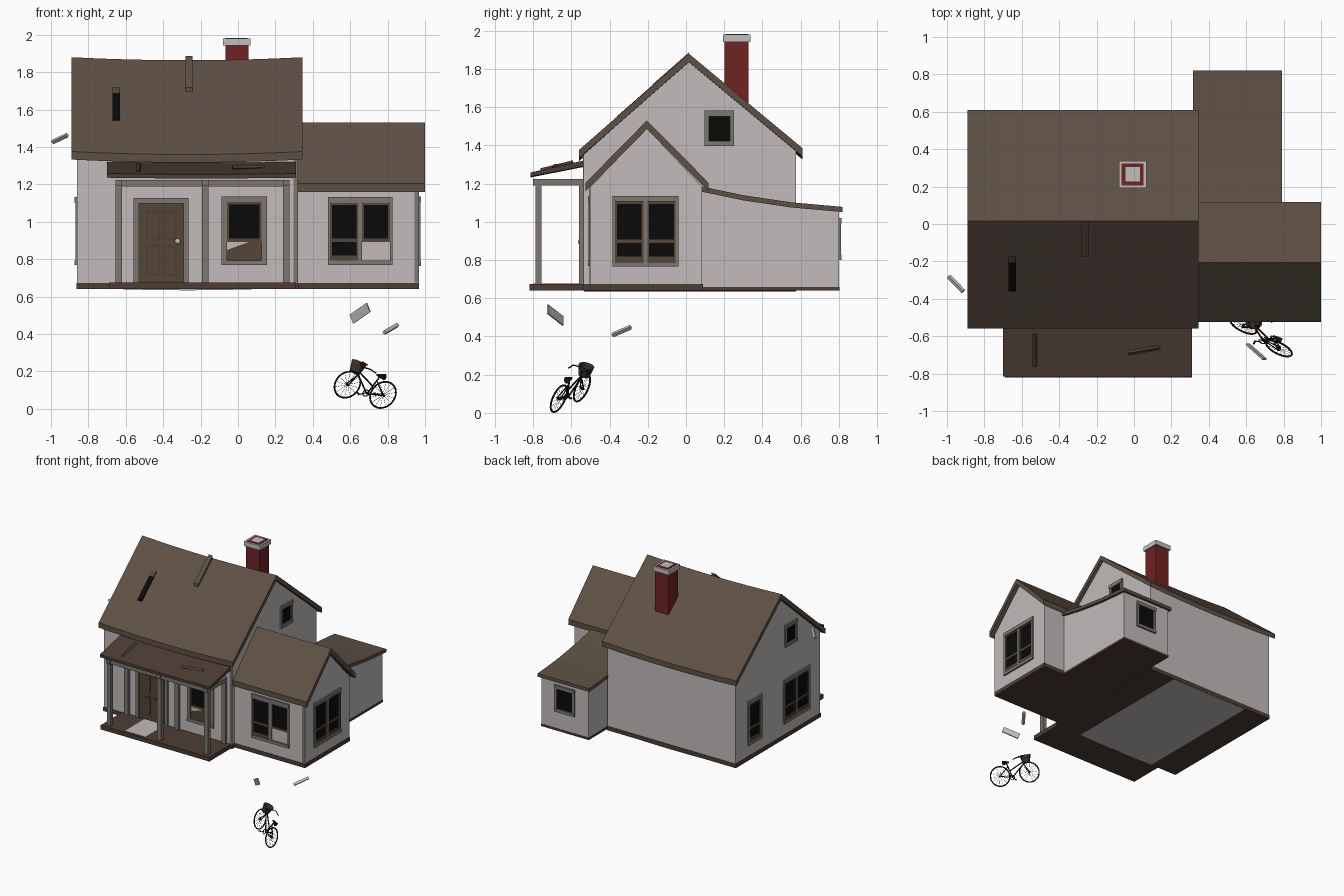
import bpy, bmesh, math
from mathutils import Vector, Matrix

if "Cube" in bpy.data.objects:
    bpy.data.objects.remove(bpy.data.objects["Cube"])

def material(name, r, g, b):
    m = bpy.data.materials.new(name)
    m.diffuse_color = (r, g, b, 1)
    m.use_nodes = True
    m.node_tree.nodes["Principled BSDF"].inputs["Base Color"].default_value = m.diffuse_color
    return m

WALL = material("wall_paint", .54, .50, .50)
TRIM = material("grey_trim", .205, .188, .163)
ROOF = material("roof_brown", .112, .08, .057)
WOOD = material("porch_wood", .073, .047, .035)
SASH = material("door_wood", .09, .06, .037)
DARK = material("dark_glass", .003, .003, .003)
BRICK = material("brick_red", .16, .016, .016)
STONE = material("pale_stone", .53, .53, .52)
METAL = material("bike_black", .012, .010, .008)
WICKER = material("wicker", .045, .03, .02)

def finish(name, bm, mats):
    bmesh.ops.recalc_face_normals(bm, faces=bm.faces)
    me = bpy.data.meshes.new(name)
    bm.to_mesh(me)
    bm.free()
    for m in mats:
        me.materials.append(m)
    ob = bpy.data.objects.new(name, me)
    bpy.context.collection.objects.link(ob)
    return ob

def boxes(name, items):
    """items: (x0, x1, y0, y1, z0, z1, material)"""
    bm, mats = bmesh.new(), []
    for x0, x1, y0, y1, z0, z1, m in items:
        if m not in mats:
            mats.append(m)
        mat = Matrix.Translation(((x0+x1)/2, (y0+y1)/2, (z0+z1)/2)) @ Matrix.Diagonal(
            (abs(x1-x0), abs(y1-y0), abs(z1-z0), 1))
        r = bmesh.ops.create_cube(bm, size=1, matrix=mat)
        for f in {f for v in r["verts"] for f in v.link_faces}:
            f.material_index = mats.index(m)
    return finish(name, bm, mats)

def prism(name, axis, pts, a, b, mat, n=1, sag=0):
    """Extrude a profile along x or y; sag lowers the middle."""
    bm, rings = bmesh.new(), []
    for i in range(n + 1):
        t = i / n
        c, dz = a + (b - a) * t, sag * 4 * t * (1 - t)
        rings.append([bm.verts.new((c, p, z - dz) if axis == "x" else (p, c, z - dz)) for p, z in pts])
    for r, s in zip(rings, rings[1:]):
        for j in range(len(pts)):
            k = (j + 1) % len(pts)
            bm.faces.new((r[j], r[k], s[k], s[j]))
    bm.faces.new(rings[0])
    bm.faces.new(rings[-1])
    return finish(name, bm, [mat])

def slab(top, thick):
    return top + [(y, z - thick) for y, z in reversed(top)]

def tube(bm, p, q, r, sides=6, r2=None, caps=True):
    p, q = Vector(p), Vector(q)
    d = q - p
    m = Matrix.Translation((p + q) / 2) @ d.to_track_quat("Z", "Y").to_matrix().to_4x4()
    bmesh.ops.create_cone(bm, cap_ends=caps, segments=sides, radius1=r, radius2=r2 or r,
                          depth=d.length, matrix=m)

# ---- main house
prism("main_walls", "x", [(-.535, .65), (-.535, 1.352), (.015, 1.84), (.575, 1.372), (.575, .65)],
      -.86, .32, WALL, 8, .016)
prism("main_roof", "x", slab([(-.56, 1.376), (.015, 1.88), (.61, 1.385)], .043), -.89, .345, ROOF, 8, .016)
# ---- right wing and rear lean-to
prism("wing_walls", "x", [(-.5, .65), (-.5, 1.182), (-.205, 1.488), (.085, 1.182), (.085, .65)], .3, .965, WALL)
prism("wing_roof", "x", slab([(-.525, 1.205), (-.205, 1.53), (.118, 1.205)], .045), .32, 1.0, ROOF)
prism("lean_to_walls", "x", [(.08, .65), (.08, 1.16), (.3, 1.115), (.55, 1.078), (.8, 1.055), (.8, .65)],
      .335, .77, WALL)
prism("lean_to_roof", "x", slab([(.08, 1.185), (.3, 1.139), (.55, 1.102), (.82, 1.078)], .027), .315, .79, ROOF)
# ---- foundation boards
boxes("foundation", [(-.863, .323, -.538, .578, .64, .674, WOOD), (.3, .968, -.503, .088, .64, .674, WOOD),
                     (.332, .773, .08, .803, .64, .658, WOOD)])
# ---- corner boards
boxes("corner_boards", [(x - .012, x + .012, y - .003, y + .003, .675, z, TRIM) for x, y, z in
                        [(.31, -.536, 1.35), (.955, -.501, 1.18)]])
# ---- chimney
boxes("chimney", [(-.068, .055, .202, .328, 1.45, 1.945, BRICK), (-.08, .066, .193, .338, 1.942, 1.98, STONE),
                  (-.066, .052, .207, .324, 1.97, 1.982, BRICK), (-.046, .032, .226, .305, 1.97, 1.984, STONE)])
# ---- roof damage: dark slot and loose shingle board
def on_roof(y):
    return 1.376 + (y + .56) * .8765
def roof_strip(name, x0, x1, y0, y1, h, mat):
    pts = [(y0, on_roof(y0) - .02), (y0, on_roof(y0) + h), (y1, on_roof(y1) + h), (y1, on_roof(y1) - .02)]
    prism(name, "x", pts, x0, x1, mat)
roof_strip("roof_hole", -.672, -.632, -.36, -.205, .002, DARK)
roof_strip("roof_hole_edge", -.672, -.632, -.205, -.17, .002, SASH)
roof_strip("loose_roof_board", -.28, -.243, -.175, .015, .006, ROOF)

# ---- windows
def on_wall(face, pos, u0, u1, z0, z1, d, m):
    """A plate on wall F, B, L or R standing d proud of it."""
    s = 1 if face in "RB" else -1
    a, b = sorted((pos - s * .01, pos + s * d))
    return (u0, u1, a, b, z0, z1, m) if face in "FB" else (a, b, u0, u1, z0, z1, m)

def window(name, face, pos, u0, u1, z0, z1, sashes=1, rail=True, broken=-1, fw=.022):
    def P(*a):
        return on_wall(face, pos, *a)
    it = [P(u0, u1, z1 - .03, z1, .014, TRIM), P(u0, u1, z0, z0 + .025, .014, TRIM),
          P(u0, u0 + fw, z0, z1, .010, TRIM), P(u1 - fw, u1, z0, z1, .010, TRIM)]
    gap, zi0, zi1 = .02, z0 + .025, z1 - .03
    w = (u1 - u0 - 2 * fw - gap * (sashes - 1)) / sashes
    for i in range(sashes):
        a = u0 + fw + i * (w + gap)
        b = a + w
        zm = z0 + .125
        if i:
            it.append(P(a - gap, a, z0, z1, .009, TRIM))
        it.append(P(a, b, zm if i == broken else zi0, zi1, .002, DARK))
        if rail:
            low = zm if i == broken else zi0
            it += [P(a, a + .01, low, zi1, .006, SASH), P(b - .01, b, low, zi1, .006, SASH),
                   P(a, b, zi1 - .012, zi1, .006, SASH), P(a, b, zm, zm + .018, .007, SASH)]
            if i != broken:
                it.append(P(a, b, zi0, zi0 + .028, .006, SASH))
    boxes(name, it)

window("front_window", "F", -.535, -.088, .155, .768, 1.135, broken=0, fw=.03)
prism("broken_pane_interior", "y", [(-.058, .793), (.125, .793), (.125, .893), (.06, .893), (-.058, .85)],
      -.536, -.5, SASH)
window("wing_front_window", "F", -.5, .48, .825, .768, 1.132, 2, broken=1, fw=.012)
window("wing_side_window", "R", .965, -.385, -.04, .765, 1.135, 2, fw=.014)
window("right_attic_window", "R", .32, .098, .252, 1.398, 1.582, 1, False)
window("left_attic_window", "L", -.86, -.222, -.068, 1.398, 1.582, 1, False)
window("left_double_window", "L", -.86, -.39, -.045, .768, 1.132, 2, fw=.014)
window("left_single_window", "L", -.86, .24, .42, .768, 1.132, 1)
window("rear_window", "B", .8, .46, .645, .80, 1.02, 1, False)

# ---- door with four panels
D = lambda *a: on_wall("F", -.535, *a)
door = [D(-.558, -.53, .675, 1.128, .014, TRIM), D(-.292, -.265, .675, 1.128, .014, TRIM),
        D(-.558, -.265, 1.098, 1.128, .014, TRIM), D(-.53, -.292, .675, 1.098, .004, SASH)]
for cx in (-.455, -.367):
    for z0, z1 in ((.9, 1.06), (.71, .875)):
        door += [D(cx - .037, cx + .037, z0, z1, .006, WOOD), D(cx - .027, cx + .027, z0 + .012, z1 - .012, .01, SASH)]
boxes("door", door)
bm = bmesh.new()
bmesh.ops.create_uvsphere(bm, u_segments=12, v_segments=8, radius=.016,
                          matrix=Matrix.Translation((-.322, -.55, .895)))
finish("door_knob", bm, [STONE])

# ---- porch
boxes("porch_floor", [(-.69, .31, -.82, -.53, .64, .675, WOOD), (-.48, -.29, -.80, -.54, .67, .677, WALL)])
posts = [(x, x + .035, y, y + .032, .675, 1.2, TRIM) for x in (-.655, -.192, .24) for y in (-.787, -.56)]
beams = [(-.655, .275, -.79, -.755, 1.19, 1.225, TRIM)]
beams += [(x, x + .035, -.8, -.535, 1.191, 1.224, TRIM) for x in (-.655, -.192, .24)]
boxes("porch_posts", posts)
boxes("porch_beams", beams)
prism("porch_roof", "x", [(-.815, 1.236), (-.815, 1.258), (-.53, 1.322), (-.53, 1.292)], -.70, .31, WOOD, 6, .004)
prism("porch_fascia", "x", [(-.55, 1.335), (-.55, 1.355), (-.53, 1.355), (-.53, 1.335)], -.285, .3, WOOD)
for name, p, q, r in (("porch_loose_board_a", (-.03, -.69, 1.287), (.14, -.66, 1.29), .014),
                      ("porch_loose_board_b", (-.53, -.76, 1.268), (-.53, -.59, 1.31), .012)):
    bm = bmesh.new()
    tube(bm, p, q, r, 4)
    finish(name, bm, [WOOD])

# ---- flying debris
for i, (p, q) in enumerate((((-.99, -.28, 1.427), (-.913, -.36, 1.463)), ((.783, -.383, .408), (.852, -.29, .448)))):
    bm = bmesh.new()
    tube(bm, p, q, .013, 4)
    finish("flying_plank_%d" % (i + 1), bm, [STONE])
bm = bmesh.new()
bm.faces.new([bm.verts.new(v) for v in ((.6, -.64, .505), (.69, -.72, .568), (.71, -.72, .52), (.62, -.64, .457))])
finish("flying_panel", bm, [STONE]).modifiers.new("thickness", "SOLIDIFY").thickness = .008

# ---- bicycle, built in (forward, side, up) and leaned into place
f = Vector((-.82, .52, .237)).normalized()
u = Vector((.40, .22, .89))
u = (u - f * u.dot(f)).normalized()
s = u.cross(f)
place = Matrix.Translation((.68, -.605, .1022)) @ Matrix((f, s, u)).transposed().to_4x4()

def ring(bm, cx, cz, radius, r, n=28, y=0):
    p = [(cx + radius * math.cos(2*math.pi*i/n), y, cz + radius * math.sin(2*math.pi*i/n)) for i in range(n)]
    for i in range(n):
        tube(bm, p[i - 1], p[i], r, 6)

def bike_part(name, bm, mat):
    bm.transform(place)
    return finish(name, bm, [mat])

for name, cx in (("front_wheel", .116), ("rear_wheel", -.116)):
    bm = bmesh.new()
    ring(bm, cx, 0, .076, .005)
    tube(bm, (cx, -.012, 0), (cx, .012, 0), .007, 8)
    for i in range(14):
        a = 2 * math.pi * i / 14
        tube(bm, (cx, 0, 0), (cx + .075 * math.cos(a), 0, .075 * math.sin(a)), .0009, 3)
    bike_part(name, bm, METAL)

bm = bmesh.new()
crank, seat, head, stem = (-.02, 0, -.02), (-.05, 0, .09), (.08, 0, .07), (.07, 0, .115)
for p, q in ((crank, seat), (crank, head), ((-.035, 0, .03), (.078, 0, .085)), (head, stem)):
    tube(bm, p, q, .0045)
for side in (-1, 1):
    y = .011 * side
    tube(bm, head, (.116, y, 0), .0035)
    tube(bm, crank, (-.116, y, 0), .003)
    tube(bm, (-.045, 0, .065), (-.116, y, 0), .003)
    bar = [stem, (.075, .03 * side, .125), (.055, .05 * side, .13), (.015, .055 * side, .12)]
    for p, q in zip(bar, bar[1:]):
        tube(bm, p, q, .0035)
    # pedal arm and pedal
    foot = (-.02 + .03 * side, .02 * side, -.02 - .02 * side)
    tube(bm, (-.02, .015 * side, -.02), foot, .003)
    tube(bm, foot, (foot[0], foot[1] + .02 * side, foot[2]), .006, 4)
ring(bm, -.02, -.02, .018, .003, 16, .012)
bike_part("bike_frame", bm, METAL)

bm = bmesh.new()
tube(bm, (-.08, 0, .098), (-.03, 0, .098), .018, 8, .006)
bike_part("bike_saddle", bm, METAL)
bm = bmesh.new()
tube(bm, (.105, 0, .075), (.105, 0, .135), .029, 12, .042, False)
tube(bm, (.105, 0, .075), (.105, 0, .078), .029, 12)
bike_part("bike_basket", bm, WICKER)
